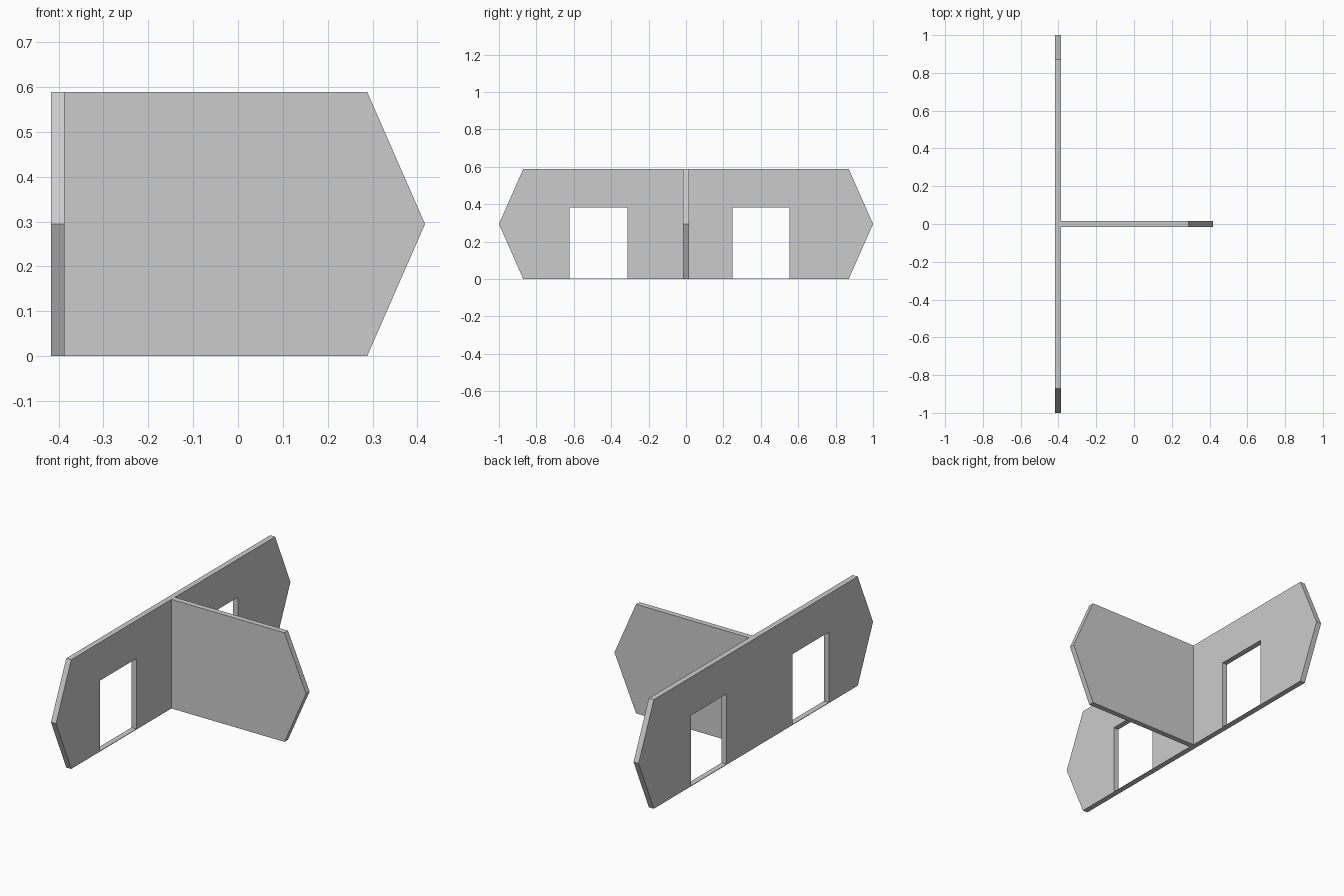
import bpy
import bmesh
from mathutils import Vector

if "Cube" in bpy.data.objects:
    bpy.data.objects.remove(bpy.data.objects["Cube"])

H = 0.589      # wall height
T = 0.03       # wall thickness
X0 = -0.417    # outer face of the long wall


def extruded(name, points, offset):
    """Solid made by extruding a closed flat outline along offset."""
    bm = bmesh.new()
    face = bm.faces.new([bm.verts.new(p) for p in points])
    ext = bmesh.ops.extrude_face_region(bm, geom=[face], use_keep_orig=True)
    verts = [g for g in ext["geom"] if isinstance(g, bmesh.types.BMVert)]
    bmesh.ops.translate(bm, verts=verts, vec=Vector(offset))
    bmesh.ops.recalc_face_normals(bm, faces=bm.faces)
    mesh = bpy.data.meshes.new(name)
    bm.to_mesh(mesh)
    bm.free()
    obj = bpy.data.objects.new(name, mesh)
    bpy.context.collection.objects.link(obj)
    return obj


# Long wall with pointed ends
outline = [(-0.87, 0), (0.87, 0), (1, H / 2), (0.87, H), (-0.87, H), (-1, H / 2)]
long_wall = extruded("long_wall", [(X0, y, z) for y, z in outline], (T, 0, 0))

# Two doorways, leaving a very thin sill along the floor
for i, (y0, y1) in enumerate([(-0.623, -0.313), (0.248, 0.553)]):
    rect = [(y0, 0.003), (y1, 0.003), (y1, 0.383), (y0, 0.383)]
    cutter = extruded(f"doorway_cutter_{i + 1}", [(X0 - 0.05, y, z) for y, z in rect], (T + 0.1, 0, 0))
    cutter.hide_render = True
    cutter.hide_set(True)
    mod = long_wall.modifiers.new(f"doorway_{i + 1}", "BOOLEAN")
    mod.operation = "DIFFERENCE"
    mod.solver = "EXACT"
    mod.object = cutter

# Cross wall with one pointed end, meeting the long wall in the middle
side = [(X0 + T, 0), (0.288, 0), (0.417, H / 2), (0.288, H), (X0 + T, H)]
extruded("cross_wall", [(x, -T / 2, z) for x, z in side], (0, T, 0))
